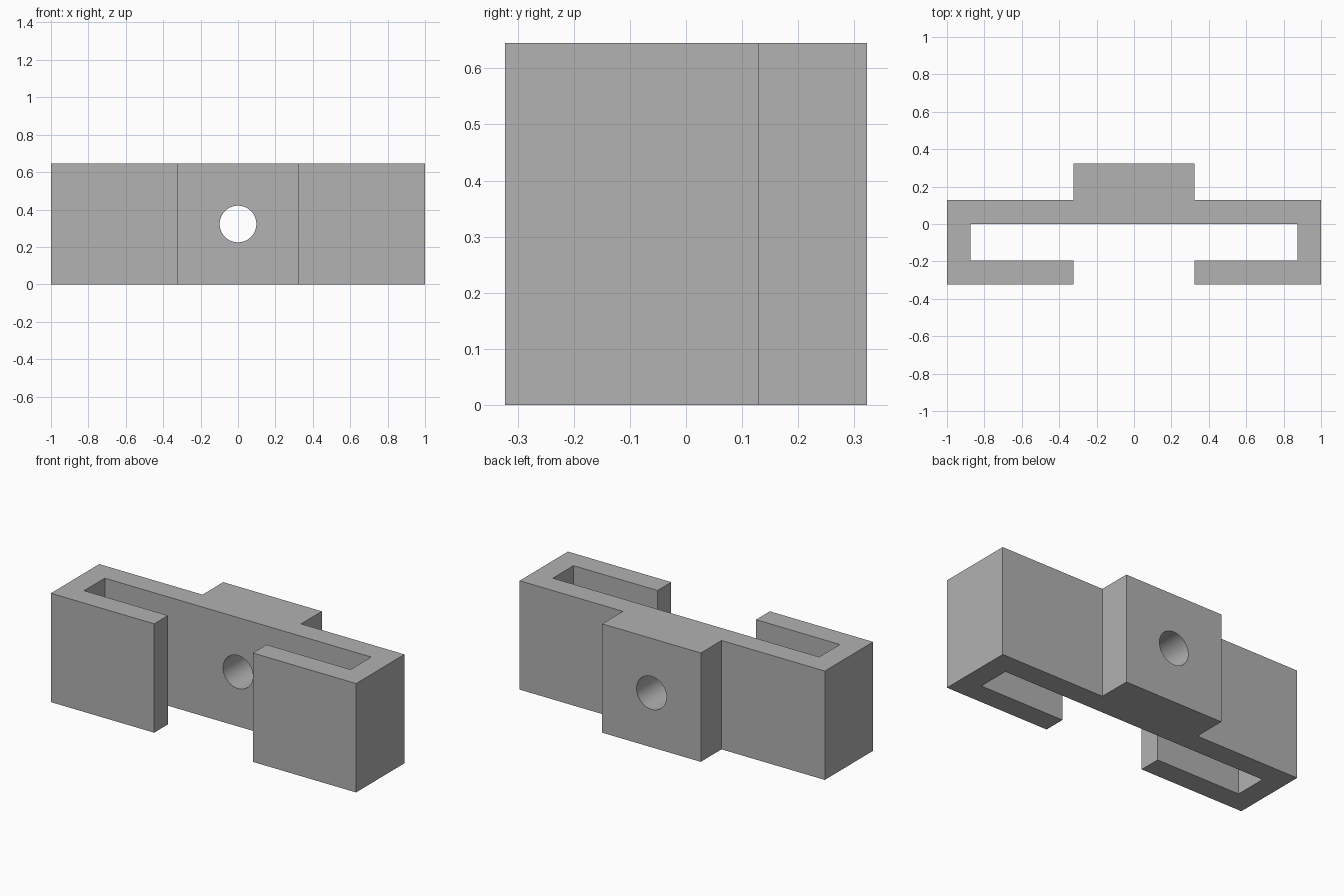
import bpy, bmesh
from mathutils import Matrix

cube = bpy.data.objects.get("Cube")
if cube:
    bpy.data.objects.remove(cube, do_unlink=True)

HEIGHT = 0.645
HOLE_RADIUS = 0.098

grey = bpy.data.materials.new("plain grey")
grey.use_nodes = True
colour = (0.445, 0.445, 0.445, 1)
grey.diffuse_color = colour
grey.node_tree.nodes["Principled BSDF"].inputs["Base Color"].default_value = colour


def add_object(name, bm):
    bmesh.ops.recalc_face_normals(bm, faces=bm.faces)
    mesh = bpy.data.meshes.new(name)
    bm.to_mesh(mesh)
    bm.free()
    mesh.materials.append(grey)
    obj = bpy.data.objects.new(name, mesh)
    bpy.context.collection.objects.link(obj)
    return obj


# Clip body: half outline mirrored across x, then extruded upward
half = [(0.323, 0.323), (0.323, 0.129), (1, 0.129), (1, -0.323),
        (0.323, -0.323), (0.323, -0.194), (0.873, -0.194), (0.873, 0)]
outline = half + [(-x, y) for x, y in reversed(half)]
bm = bmesh.new()
face = bm.faces.new([bm.verts.new((x, y, 0)) for x, y in outline])
top = bmesh.ops.extrude_face_region(bm, geom=[face])["geom"]
bmesh.ops.translate(bm, vec=(0, 0, HEIGHT),
                    verts=[v for v in top if isinstance(v, bmesh.types.BMVert)])
body = add_object("clip_body", bm)

# Round screw hole through the back block
bm = bmesh.new()
bmesh.ops.create_cone(bm, cap_ends=True, segments=64, radius1=HOLE_RADIUS,
                      radius2=HOLE_RADIUS, depth=1,
                      matrix=Matrix.Translation((0, 0.16, HEIGHT / 2))
                      @ Matrix.Rotation(1.5707963, 4, "X"))
cutter = add_object("hole_cutter", bm)
cutter.hide_render = True

cut = body.modifiers.new("screw_hole", "BOOLEAN")
cut.operation = "DIFFERENCE"
cut.solver = "EXACT"
cut.object = cutter
bpy.ops.object.select_all(action="DESELECT")
body.select_set(True)
bpy.context.view_layer.objects.active = body
bpy.ops.object.modifier_apply(modifier=cut.name)
bpy.data.objects.remove(cutter, do_unlink=True)

# Smooth hole wall, crisp outer edges
bpy.ops.object.shade_smooth_by_angle(angle=0.5)
